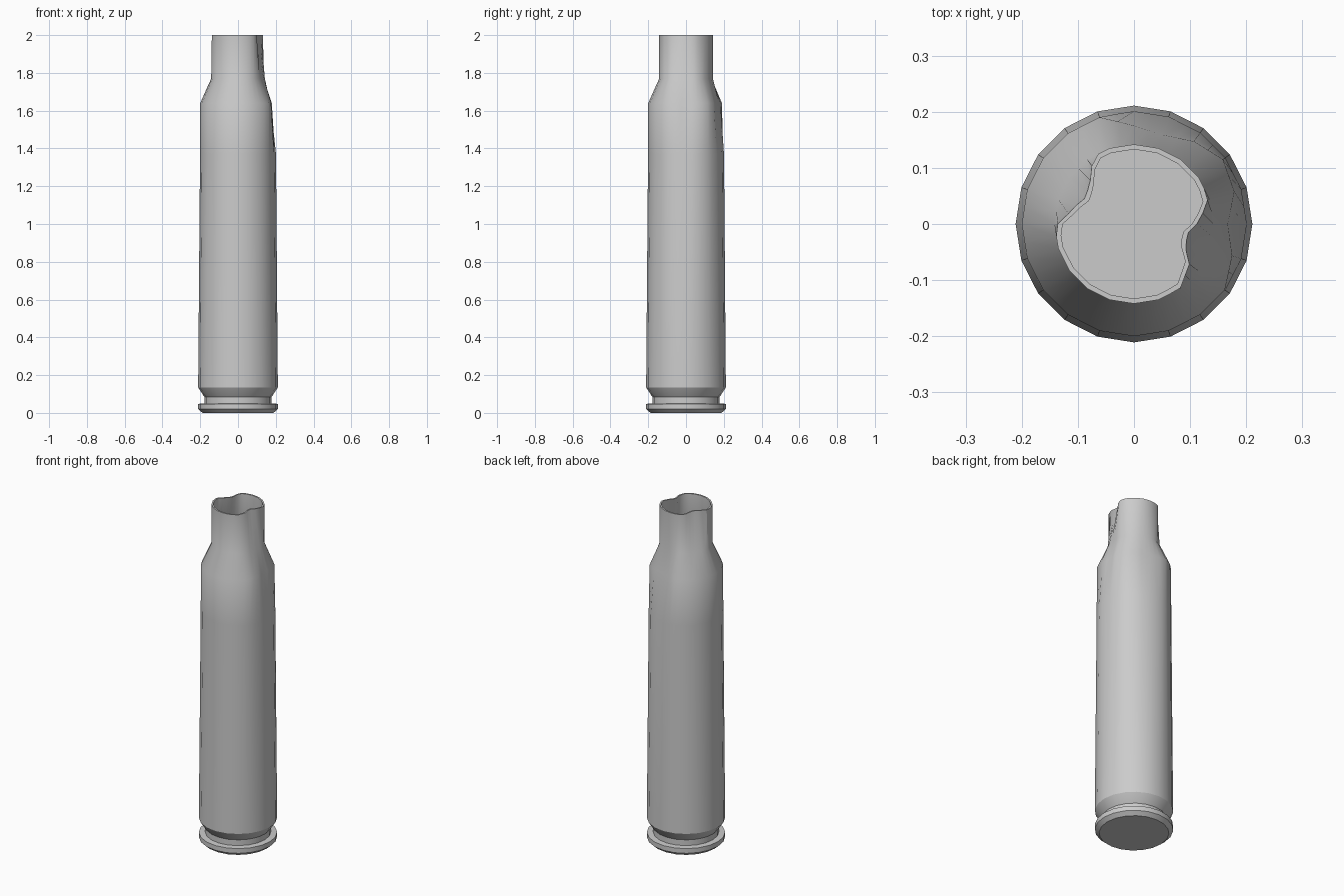
import bpy, bmesh, math

if "Cube" in bpy.data.objects:
    bpy.data.objects.remove(bpy.data.objects["Cube"])

SIDES = 20
COLS = SIDES * 2          # extra column in the middle of each flat, for the dents
WALL = 0.009

# outer profile: (radius, height)
OUTER = [(0.188, 0.0), (0.211, 0.02), (0.211, 0.048), (0.177, 0.05), (0.177, 0.084),
         (0.18, 0.087), (0.211, 0.135), (0.201, 1.37), (0.2, 1.64), (0.142, 1.77), (0.142, 2.0)]
# inner profile, from the mouth down to the floor
INNER = [(0.142 - WALL, 2.0), (0.142 - WALL, 1.77), (0.2 - WALL, 1.64),
         (0.201 - WALL, 1.37), (0.2, 0.17)]

# dents as (angle, depth) curves
MOUTH = [(-55, 0), (-46, .010), (-36, .020), (-27, .036), (-18, .044), (-8, .042),
         (0, .030), (9, .016), (18, .004), (27, 0), (117, 0), (126, .014),
         (135, .030), (144, .040), (153, .041), (162, .034), (171, .022), (180, .006), (189, 0)]
SHOULDER = [(-36, 0), (-18, .016), (0, .033), (18, .012), (36, .004), (54, .018),
            (72, .033), (90, .025), (108, 0)]


def depth(curve, a):
    a = (a + 90) % 360 - 90
    for (a0, d0), (a1, d1) in zip(curve, curve[1:]):
        if a0 <= a <= a1:
            return d0 + (d1 - d0) * (a - a0) / (a1 - a0)
    return 0.0


def ring(bm, r, z):
    verts = []
    for i in range(COLS):
        a = 360 * i / COLS
        flat = math.cos(math.pi / SIDES) if i % 2 else 1.0
        rr = r * flat
        if z == 2.0:
            rr -= depth(MOUTH, a)
        elif z == 1.64:
            rr -= depth(SHOULDER, a)
        t = math.radians(a)
        verts.append(bm.verts.new((rr * math.cos(t), rr * math.sin(t), z)))
    return verts


# casing: outer wall, rolled over the rim and down the inside
bm = bmesh.new()
rings = [ring(bm, r, z) for r, z in OUTER + INNER]
for lo, hi in zip(rings, rings[1:]):
    for i in range(COLS):
        j = (i + 1) % COLS
        bm.faces.new((lo[i], lo[j], hi[j], hi[i]))
bm.faces.new(rings[0][::-1])     # base
bm.faces.new(rings[-1])          # inside floor
bmesh.ops.recalc_face_normals(bm, faces=bm.faces)

mesh = bpy.data.meshes.new("dented_casing")
bm.to_mesh(mesh)
bm.free()
casing = bpy.data.objects.new("dented_casing", mesh)
bpy.context.collection.objects.link(casing)
bpy.context.view_layer.objects.active = casing
casing.select_set(True)
bpy.ops.object.shade_smooth_by_angle(angle=math.radians(30))
